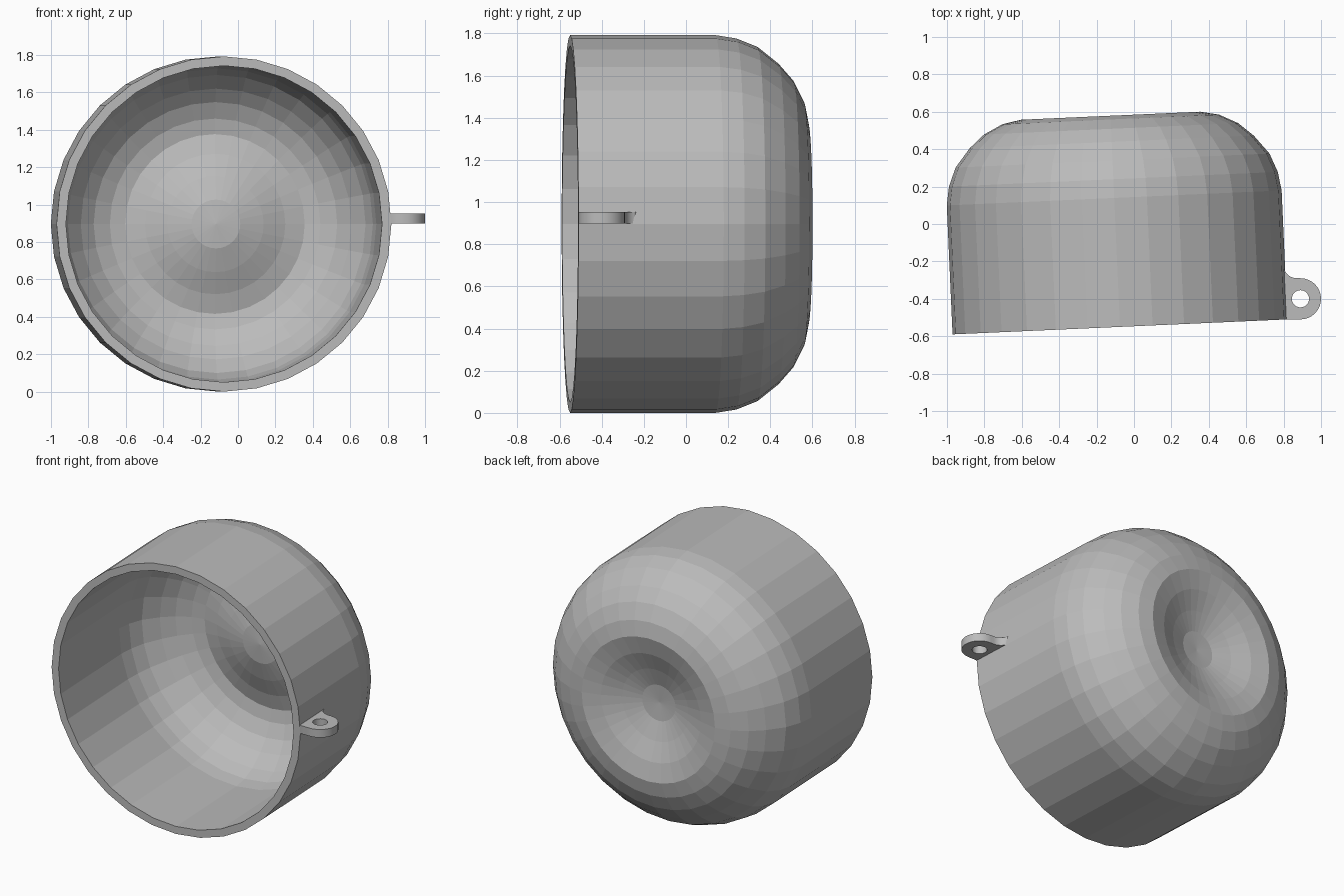
import bpy, bmesh, math
from mathutils import Matrix, Vector

cube = bpy.data.objects.get("Cube")
if cube:
    bpy.data.objects.remove(cube)

grey = bpy.data.materials.new("plain grey")
grey.use_nodes = True
color = (0.5, 0.5, 0.5, 1)
grey.diffuse_color = color
grey.node_tree.nodes["Principled BSDF"].inputs["Base Color"].default_value = color


def add_object(name, mesh):
    mesh.materials.clear()
    mesh.materials.append(grey)
    obj = bpy.data.objects.new(name, mesh)
    bpy.context.collection.objects.link(obj)
    return obj


# Cup shell: (radius, distance from rim), rounded shoulder and dimpled back
profile = [(0.896, 0), (0.896, 0.69), (0.88, 0.79), (0.84, 0.89), (0.76, 0.99),
           (0.68, 1.06), (0.58, 1.11), (0.48, 1.13), (0.36, 1.10),
           (0.24, 1.05), (0.12, 1.01), (0, 1.0)]
bm = bmesh.new()
verts = [bm.verts.new((r, 0, t)) for r, t in profile]
edges = [bm.edges.new(pair) for pair in zip(verts, verts[1:])]
bmesh.ops.spin(bm, geom=verts + edges, cent=(0, 0, 0), axis=(0, 0, 1),
               angle=math.tau, steps=32)
bmesh.ops.remove_doubles(bm, verts=bm.verts, dist=0.0005)
bmesh.ops.recalc_face_normals(bm, faces=bm.faces)
# Make the open shell's normals face outward
side = max(bm.faces, key=lambda f: f.calc_area())
center = side.calc_center_median()
if side.normal.dot(Vector((center.x, center.y, 0))) < 0:
    bmesh.ops.reverse_faces(bm, faces=bm.faces)
# Lay the axis along y with a slight turn
bm.transform(Matrix.Translation((-0.075, -0.55, 0.896))
             @ Matrix.Rotation(math.radians(2.56), 4, "Z")
             @ Matrix.Rotation(math.radians(-90), 4, "X"))
mesh = bpy.data.meshes.new("cup_shell")
bm.to_mesh(mesh)
bm.free()
cup = add_object("cup_shell", mesh)
wall = cup.modifiers.new("wall", "SOLIDIFY")
wall.thickness = 0.05
wall.offset = -1


# Mounting lug: rounded tab with a hole and a fillet into the wall
def arc(cx, cy, radius, start, end, steps):
    angles = [math.radians(start + (end - start) * i / steps) for i in range(steps + 1)]
    return [(cx + radius * math.cos(a), cy + radius * math.sin(a)) for a in angles]


outline = [(0.79, -0.51)] + arc(0.89, -0.4, 0.11, -90, 90, 16)
outline += arc(0.87, -0.22, 0.07, 270, 190, 6) + [(0.78, -0.24)]
hole = arc(0.89, -0.4, 0.046, 0, 345, 23)
curve = bpy.data.curves.new("lug_outline", "CURVE")
curve.dimensions = "2D"
curve.fill_mode = "BOTH"
curve.extrude = 0.027
for points in (outline, hole):
    spline = curve.splines.new("POLY")
    spline.points.add(len(points) - 1)
    for point, (x, y) in zip(spline.points, points):
        point.co = (x, y, 0, 1)
    spline.use_cyclic_u = True
helper = bpy.data.objects.new("lug_outline", curve)
bpy.context.collection.objects.link(helper)
bpy.context.view_layer.update()
lug_mesh = bpy.data.meshes.new_from_object(
    helper.evaluated_get(bpy.context.evaluated_depsgraph_get()))
bpy.data.objects.remove(helper)
lug = add_object("mounting_lug", lug_mesh)
lug.location.z = 0.925
